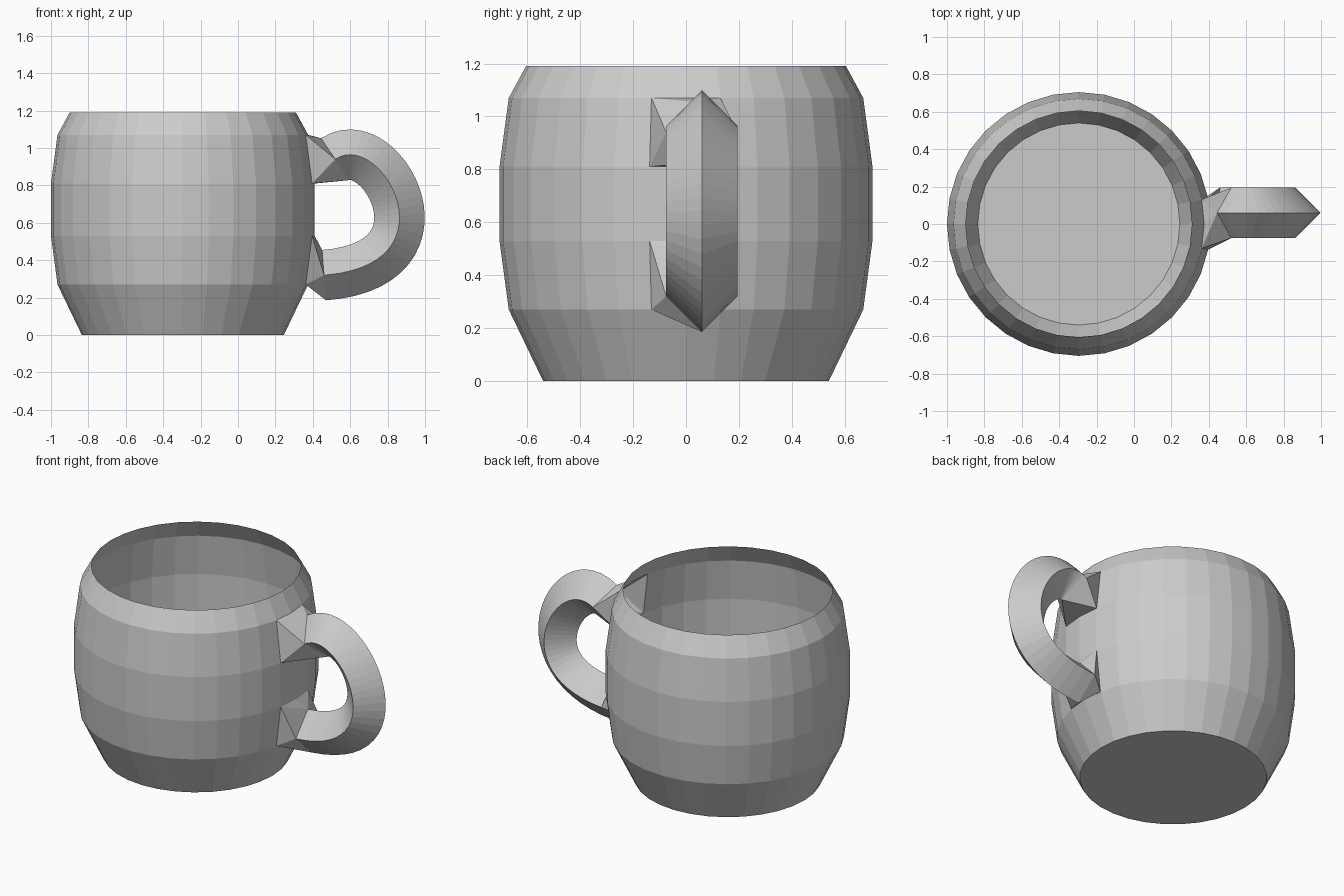
import bpy, bmesh
from math import cos, sin, pi
from mathutils import Vector

if "Cube" in bpy.data.objects:
    bpy.data.objects.remove(bpy.data.objects["Cube"])

SIDES, CX = 32, -0.295
PROFILE = [(0.54, 0), (0.67, 0.27), (0.705, 0.53), (0.705, 0.81), (0.67, 1.07), (0.605, 1.19)]
bm = bmesh.new()

# barrel-shaped cup wall, left open where the handle joins (two faces wide)
rings = [[bm.verts.new((CX + r * cos(2 * pi * i / SIDES), r * sin(2 * pi * i / SIDES), z))
          for i in range(SIDES)] for r, z in PROFILE]
for k in range(len(rings) - 1):
    for i in range(SIDES):
        if k in (1, 3) and i in (0, SIDES - 1):
            continue
        j = (i + 1) % SIDES
        bm.faces.new((rings[k][i], rings[k][j], rings[k + 1][j], rings[k + 1][i]))
bm.faces.new(rings[0][::-1])

# handle: diamond section swept along a bezier, set slightly off centre
P = [Vector(p) for p in ((0.52, 0.06, 0.94), (0.765, 0.06, 1.105),
                         (1.18, 0.06, 0.375), (0.46, 0.06, 0.32))]
R, STEPS = 0.135, 28
loops = []
for s in range(STEPS + 1):
    t = s / STEPS
    u = 1 - t
    c = P[0] * u**3 + P[1] * 3 * t * u * u + P[2] * 3 * t * t * u + P[3] * t**3
    d = ((P[1] - P[0]) * u * u + (P[2] - P[1]) * 2 * t * u + (P[3] - P[2]) * t * t).normalized()
    out, side = Vector((-d.z, 0, d.x)), Vector((0, 1, 0))
    loops.append([bm.verts.new(c + R * v) for v in (out, side, -out, -side)])
for a, b in zip(loops, loops[1:]):
    for i in range(4):
        j = (i + 1) % 4
        bm.faces.new((a[i], b[i], b[j], a[j]))


# faceted joints between the wall openings and the handle ends
def joint(low, top, bottom, loop):
    a, b, c = (rings[top][i] for i in (-1, 0, 1))
    f, e, d = (rings[bottom][i] for i in (-1, 0, 1))
    o, p, n, m = loop
    for tri in ((a, b, o), (b, c, o), (c, p, o), (c, d, p), (d, n, p),
                (d, e, n), (e, f, n), (f, m, n), (a, m, f), (a, o, m)):
        bm.faces.new(tri)


joint(False, 4, 3, loops[0])
o, p, n, m = loops[-1]
joint(True, 2, 1, (n, p, o, m))

bmesh.ops.recalc_face_normals(bm, faces=bm.faces[:])
mesh = bpy.data.meshes.new("mug")
bm.to_mesh(mesh)
bm.free()
bpy.context.collection.objects.link(bpy.data.objects.new("mug", mesh))
